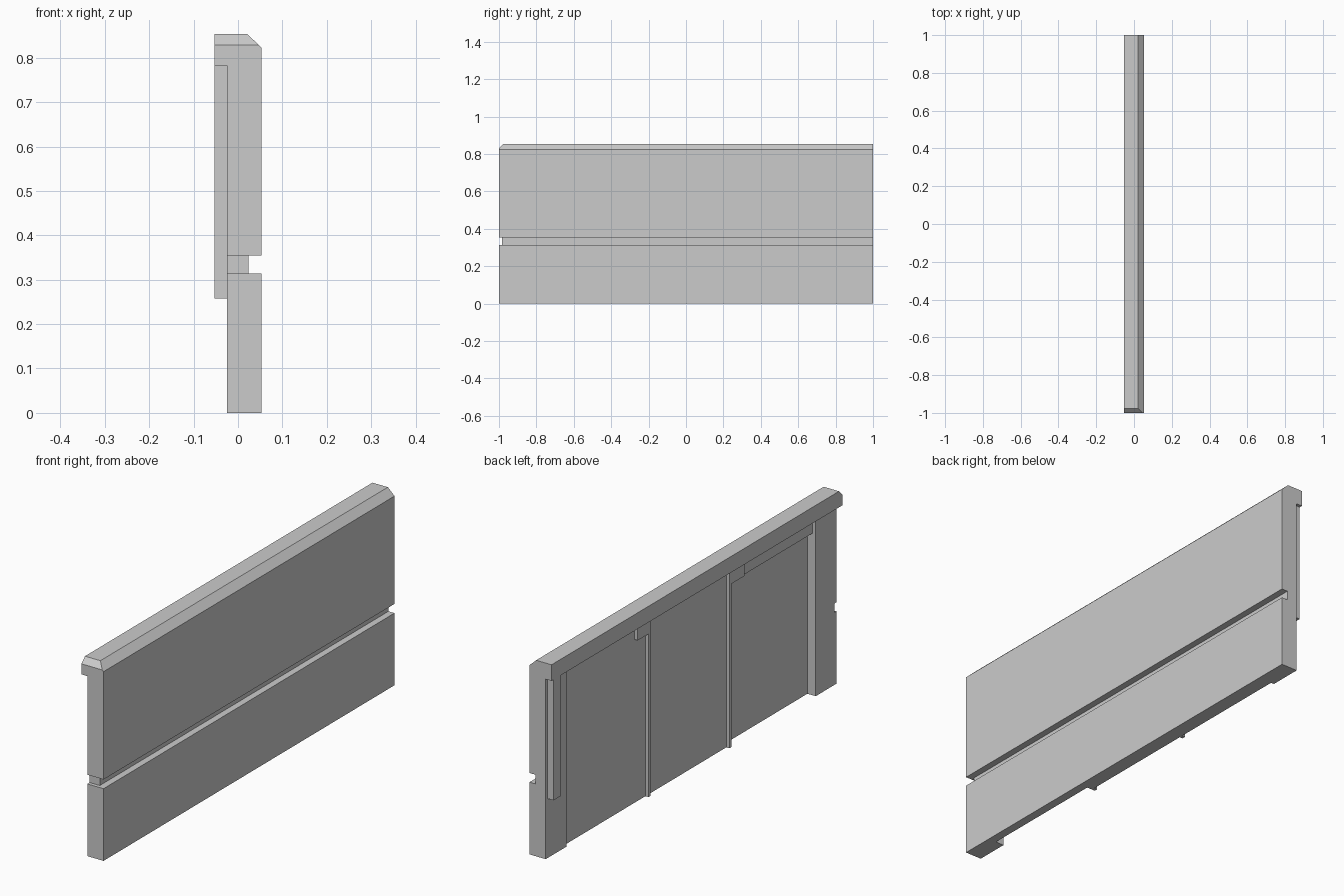
import bpy, bmesh

cube = bpy.data.objects.get("Cube")
if cube:
    bpy.data.objects.remove(cube, do_unlink=True)

# Single plain grey
grey = bpy.data.materials.new("plain_grey")
grey.use_nodes = True
grey.diffuse_color = (0.6, 0.6, 0.6, 1)
grey.node_tree.nodes["Principled BSDF"].inputs["Base Color"].default_value = (0.6, 0.6, 0.6, 1)


def prism(name, points, axis, lo, hi):
    """Extrude a 2D outline along an axis (0 = x, 1 = y, 2 = z)."""
    bm = bmesh.new()

    def place(p, d):
        c = list(p)
        c.insert(axis, d)
        return c
    face = bm.faces.new([bm.verts.new(place(p, lo)) for p in points])
    ext = bmesh.ops.extrude_face_region(bm, geom=[face])
    for v in ext["geom"]:
        if isinstance(v, bmesh.types.BMVert):
            v.co[axis] = hi
    bmesh.ops.recalc_face_normals(bm, faces=bm.faces)
    mesh = bpy.data.meshes.new(name)
    bm.to_mesh(mesh)
    bm.free()
    mesh.materials.append(grey)
    ob = bpy.data.objects.new(name, mesh)
    bpy.context.collection.objects.link(ob)
    return ob


def box(name, x, y, z):
    outline = [(x[0], y[0]), (x[1], y[0]), (x[1], y[1]), (x[0], y[1])]
    return prism(name, outline, 2, *z)


def cut(target, cutter):
    mod = target.modifiers.new("cut", "BOOLEAN")
    mod.operation = "DIFFERENCE"
    mod.solver = "EXACT"
    mod.object = cutter
    bpy.context.view_layer.objects.active = target
    bpy.ops.object.modifier_apply(modifier=mod.name)
    bpy.data.objects.remove(cutter, do_unlink=True)


OUT, BACK, PANEL, DEEP, FACE = -0.053, -0.025, -0.010, 0.015, 0.053
CAP, TOP = 0.783, 0.853
GROOVE = (0.314, 0.354)

# Wall section with long groove, bevelled coping and back overhang
section = [(BACK, 0), (FACE, 0), (FACE, GROOVE[0]), (0.024, GROOVE[0]),
           (0.024, GROOVE[1]), (FACE, GROOVE[1]), (FACE, 0.823), (0.021, TOP),
           (OUT, TOP), (OUT, CAP), (BACK, CAP)]
wall = prism("wall", section, 1, -1, 1)

# Coping bevel and groove returned around the front end
cut(wall, prism("bevel_cutter", [(-1.1, 0.729), (-0.9, 0.929), (-1.1, 0.929)], 0, -0.2, 0.2))
cut(wall, box("groove_cutter", (-0.2, 0.2), (-1.1, -0.984), GROOVE))

# Recessed back bays, leaving end posts and two thin ribs
for y in [(0.293, 0.856), (-0.263, 0.278), (-0.856, -0.278)]:
    cut(wall, box("bay_cutter", (-0.2, PANEL), y, (-0.1, CAP)))
cut(wall, box("deep_bay_cutter", (-0.2, DEEP), (-0.856, -0.278), (-0.1, 0.705)))

# Brackets beside the ribs, under the coping
box("left_rib_bracket", (BACK, PANEL + 0.002), (0.285, 0.368), (0.71, CAP + 0.004))
box("right_rib_bracket", (BACK, PANEL + 0.002), (-0.368, -0.27), (0.71, CAP + 0.004))

# Upright batten on the rear post
box("post_batten", (OUT, BACK + 0.002), (0.938, 0.986), (0.258, CAP))
